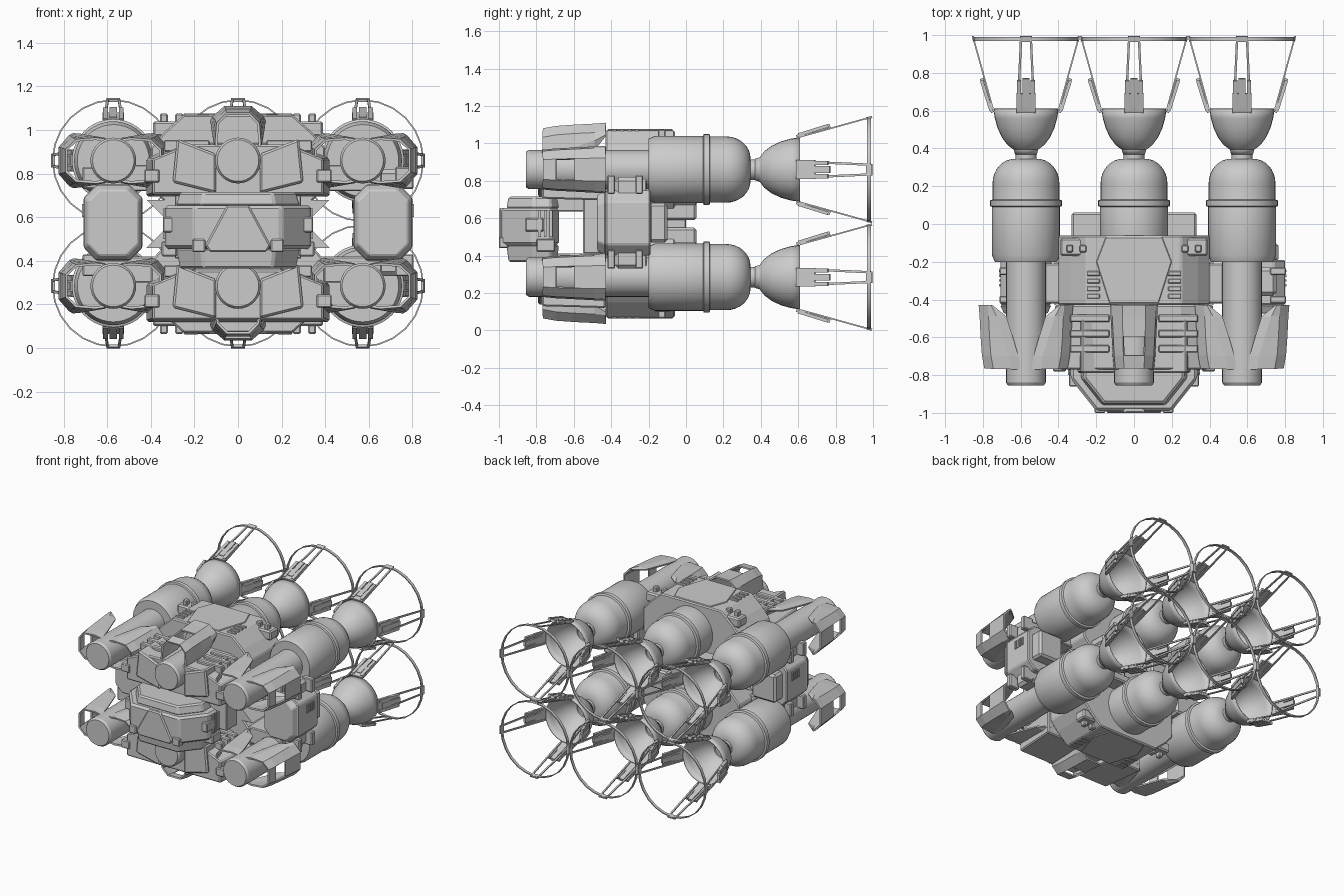
import bpy, bmesh, math
from mathutils import Vector, Matrix

if "Cube" in bpy.data.objects:
    bpy.data.objects.remove(bpy.data.objects["Cube"])

MID = 0.57           # height of the horizontal mirror plane
TOP, LOW = 0.86, 0.285   # engine axis heights


def finish(name, bm, smooth=False, bevel=0, solid=0):
    bmesh.ops.recalc_face_normals(bm, faces=bm.faces)
    me = bpy.data.meshes.new(name)
    bm.to_mesh(me)
    bm.free()
    if smooth:
        for p in me.polygons:
            p.use_smooth = True
        me.set_sharp_from_angle(angle=math.radians(32))
    ob = bpy.data.objects.new(name, me)
    bpy.context.collection.objects.link(ob)
    if solid:
        m = ob.modifiers.new("thickness", 'SOLIDIFY')
        m.thickness, m.offset = solid, 0
    if bevel:
        m = ob.modifiers.new("edge", 'BEVEL')
        m.width, m.segments, m.limit_method = bevel, 1, 'ANGLE'
    return ob


def prism(name, pts, axis, a, b, bevel=0.008, s=1.0):
    """Extrude a 2D outline along y (x,z points) or z (x,y points) or x (y,z); s scales the far end."""
    place = {'x': lambda p, q, d: (d, p, q), 'y': lambda p, q, d: (p, d, q), 'z': lambda p, q, d: (p, q, d)}[axis]
    cx = sum(p[0] for p in pts) / len(pts)
    cy = sum(p[1] for p in pts) / len(pts)
    bm = bmesh.new()
    r0 = [bm.verts.new(place(p, q, a)) for p, q in pts]
    r1 = [bm.verts.new(place(cx + (p - cx) * s, cy + (q - cy) * s, b)) for p, q in pts]
    n = len(pts)
    bm.faces.new(r0)
    bm.faces.new(r1[::-1])
    for i in range(n):
        bm.faces.new((r0[i], r0[(i + 1) % n], r1[(i + 1) % n], r1[i]))
    return finish(name, bm, bevel=bevel)


def box(name, x, y, z, bevel=0.006):
    return prism(name, [(x[0], y[0]), (x[1], y[0]), (x[1], y[1]), (x[0], y[1])], 'z', z[0], z[1], bevel)


def sym(half):
    """Mirror a right-hand outline over x = 0."""
    return half + [(-x, q) for x, q in reversed(half)]


def flip(pts):
    return [(x, 2 * MID - z) for x, z in pts]


def lathe(name, prof, cx, cz, n=32, solid=0):
    """Revolve (radius, y) points about an axis parallel to y."""
    bm = bmesh.new()
    rings = []
    for r, y in prof:
        if r == 0:
            rings.append([bm.verts.new((cx, y, cz))] * n)
        else:
            rings.append([bm.verts.new((cx + r * math.cos(2 * math.pi * i / n), y,
                                        cz + r * math.sin(2 * math.pi * i / n))) for i in range(n)])
    for A, B in zip(rings, rings[1:]):
        for i in range(n):
            j = (i + 1) % n
            bm.faces.new(list(dict.fromkeys((A[i], A[j], B[j], B[i]))))
    return finish(name, bm, smooth=True, solid=solid)


def bar(bm, p, q, side, w, h):
    """Add a box beam from p to q, w wide along side and h thick."""
    d = (q - p).normalized()
    up = d.cross(side).normalized()
    M = Matrix((side * w, d * (q - p).length, up * h)).transposed().to_4x4()
    M.translation = (p + q) / 2
    bmesh.ops.create_cube(bm, size=1, matrix=M)


def struts(name, cx, cz):
    bm = bmesh.new()
    for k in range(4):
        a = k * math.pi / 2
        out, tan = Vector((math.cos(a), 0, math.sin(a))), Vector((-math.sin(a), 0, math.cos(a)))
        P = lambda t, r, y: Vector((cx, y, cz)) + out * r + tan * t
        for s in (-1, 1):
            bar(bm, P(s * .043, .175, .61), P(s * .026, .279, .985), tan, .012, .008)
            bar(bm, P(s * .036, .185, .6), P(s * .036, .235, .76), tan, .022, .018)
        bar(bm, P(0, .178, .59), P(0, .213, .69), tan, .1, .014)
        bar(bm, P(0, .19, .62), P(0, .235, .77), tan, .036, .02)
        bar(bm, P(0, .274, .965), P(0, .281, .995), tan, .062, .012)
    finish(name, bm)


def fairing(name, cx, cz, a):
    """Channel-shaped panel with a window, facing direction a around the tube."""
    out, tan = Vector((math.cos(a), 0, math.sin(a))), Vector((-math.sin(a), 0, math.cos(a)))
    bm = bmesh.new()
    rows = []
    for y, inner, outer, w in ((-.43, .18, .245, .12), (-.49, .105, .24, .118), (-.6, .07, .235, .112),
                               (-.70, .04, .228, .107), (-.77, .03, .215, .1)):
        sec = [(w * .92, inner), (w, min(outer - .06, inner + .05)), (w * .93, outer - .045), (w * .5, outer)]
        sec += [(-t, r) for t, r in reversed(sec)]
        rows.append([bm.verts.new(Vector((cx, y + .03 * (r - inner), cz)) + out * r + tan * t) for t, r in sec])
    for j, (A, B) in enumerate(zip(rows, rows[1:])):
        for i in range(7):
            if not (j == 2 and i == 3):
                bm.faces.new((A[i], A[i + 1], B[i + 1], B[i]))
    finish(name, bm, solid=.012)


# Six engines: tube, tank, band, bell, struts, ring, fairings
dome = [(.06 + .117 * math.cos(t * math.pi / 16), .215 + .13 * math.sin(t * math.pi / 16)) for t in range(9)]
bell = [(.055, .37), (.062, .395), (.095, .42), (.125, .46), (.148, .51), (.162, .56), (.17, .61)]
for cz, up in ((TOP, 1), (LOW, -1)):
    for cx in (-.572, 0, .572):
        lathe("front_tube", [(0, -.855), (.095, -.855), (.105, -.84), (.105, -.18), (0, -.18)], cx, cz)
        lathe("fuel_tank", [(0, -.2), (.165, -.2), (.18, -.165), (.18, .09), (.177, .1)] + dome
              + [(.055, .345), (.055, .39), (0, .39)], cx, cz, 40)
        lathe("tank_band", [(.176, .09), (.19, .095), (.19, .125), (.176, .13)], cx, cz, 40)
        lathe("engine_bell", bell, cx, cz, 32, solid=.006)
        struts("bell_struts", cx, cz)
        lathe("nozzle_ring", [(.274, .968), (.281, .968), (.281, .99), (.274, .99), (.274, .968)], cx, cz, 24)
        for a in ((0, math.pi) if cx else (up * math.pi / 2,)):
            fairing("tube_fairing", cx, cz, a)

# Central hull: waisted core with upper and lower chamfered modules
upper = sym([(.25, 1.07), (.34, .99), (.40, .92), (.40, .74), (.31, .64)])
for n, pts in (("upper_hull", upper), ("lower_hull", flip(upper))):
    prism(n, pts, 'y', -.43, -.06)
prism("core_waist", sym([(.42, .68), (.31, .57), (.42, .46)]), 'y', -.43, -.2, 0)
box("core_block", (-.29, .29), (-.55, .0), (.41, .73))
for s in (-1, 1):
    for z0 in (.42, .59):
        box("core_rear_box", tuple(sorted((s * .12, s * .32))), (-.17, .055), (z0, z0 + .13), .012)

# Front blocks around the middle tubes
for cz in (TOP, LOW):
    prism("front_block", [(x, cz + z) for x, z in
          sym([(.25, .08), (.42, .01), (.42, -.165)])], 'y', -.43, -.77, s=.93)
    for s in (-1, 1):
        prism("front_cheek", [(s * .1, cz + .03), (s * .28, cz + .1), (s * .3, cz - .1), (s * .1, cz - .15)],
              'y', -.5, -.79, .01)
        for y in (-.5, -.58, -.66):
            box("block_rib", tuple(sorted((s * .13, s * .34))), (y - .02, y + .02), (cz + .04, cz + .095))
        box("block_edge_clamp", tuple(sorted((s * .36, s * .43))), (-.78, -.72), (cz - .1, cz - .04))

# Command nose held between the hull modules
plan = lambda k, f: sym([(.2 * k, f), (.335 * k, f + .17 * k), (.335 * k, -.72), (.24 * k, -.68)])
prism("nose_body", plan(1, -.99), 'z', .455, .655, .015)
prism("nose_roof", plan(.85, -.96), 'z', .65, .715, .01, s=.93)
prism("nose_floor", plan(.85, -.96), 'z', .46, .365, .01, s=.93)
prism("nose_visor", sym([(.05, .655), (.15, .47), (.13, .44)]), 'y', -.97, -1.0, .008)
box("upper_nose_mount", (-.2, .2), (-.76, -.44), (.635, .75))
box("lower_nose_mount", (-.2, .2), (-.76, -.44), (.33, .41))
for s in (-1, 1):
    X = lambda a, b: tuple(sorted((s * a, s * b)))
    box("nose_lamp", X(.15, .21), (-1.0, -.95), (.44, .5))
    box("nose_pod", X(.28, .345), (-.86, -.76), (.53, .6))
    box("nose_clamp", X(.28, .35), (-.8, -.7), (.42, .49))
    for i in range(3):
        box("nose_vent", X(.315, .345), (-.79 + i * .03, -.775 + i * .03), (.5, .64), 0)

# Cross arms and side pods between the outer tanks
for cx, s in ((-.573, -1), (.665, 1)):
    for z0, z1 in ((.72, .84), (.3, .42)):
        box("cross_arm", tuple(sorted((s * .3, s * .66))), (-.42, -.21), (z0, z1))
    w, c = .135, .06
    outline = [(cx - w + c, .4), (cx + w - c, .4), (cx + w, .4 + c), (cx + w, .75 - c),
               (cx + w - c, .75), (cx - w + c, .75), (cx - w, .75 - c), (cx - w, .4 + c)]
    prism("side_pod", outline, 'y', -.43, -.19, .008)
    prism("pod_face", outline, 'y', -.43, -.475, .006, s=.85)
    box("pod_spine", (cx - .09, cx + .09), (-.38, -.23), (.33, .82), .02)
    ox = cx + s * w
    for z in (.36, .76):
        for y in (-.4, -.25):
            box("pod_clamp", tuple(sorted((ox - s * .08, ox + s * .005))), (y - .02, y + .02), (z - .03, z + .07))
    for i in range(4):
        box("pod_vent", tuple(sorted((ox - s * .02, ox + s * .008))),
            (-.33 + i * .025, -.318 + i * .025), (.6, .66), 0)
    box("pod_rear_box", (cx - .1, cx + .1), (-.2, -.1), (.47, .68), .015)

# Deck details above and below
for up in (1, -1):
    Z = lambda a, b: tuple(sorted((MID + up * a, MID + up * b)))
    box("rear_deck", (-.33, .33), (-.08, .06), Z(.1, .16), .01)
    for s in (-1, 1):
        X = lambda a, b: tuple(sorted((s * a, s * b)))
        box("deck_clamp", X(.23, .39), (-.17, -.075), Z(.4, .47), .01)
        for x in (.27, .34):
            box("clamp_bolt", X(x - .018, x + .018), (-.15, -.11), Z(.46, .505), .006)
        for i in range(4):
            y = -.25 - i * .04
            box("deck_vent", X(.18, .25), (y - .025, y), Z(.48, .507), .004)
    prism("deck_panel", sym([(.15, -.07), (.2, -.2), (.13, -.42)]), 'z', MID + up * .49, MID + up * .506, .004)
